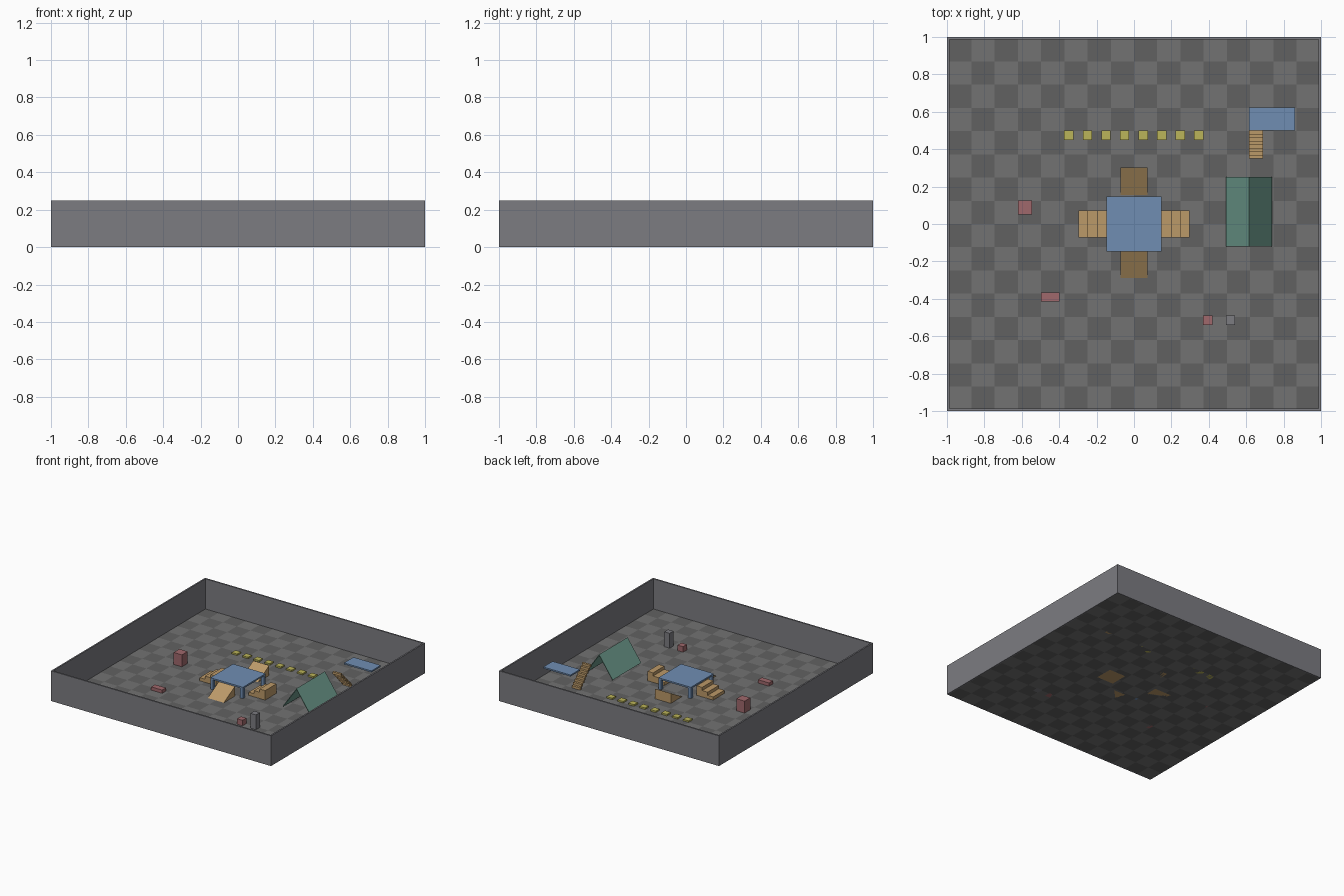
import bpy, bmesh

if "Cube" in bpy.data.objects:
    bpy.data.objects.remove(bpy.data.objects["Cube"])

def material(name, color):
    m = bpy.data.materials.new(name)
    m.diffuse_color = (*color, 1)
    m.use_nodes = True
    m.node_tree.nodes["Principled BSDF"].inputs["Base Color"].default_value = m.diffuse_color
    return m

TILE_LIGHT = material("tile_light", (0.17, 0.17, 0.17))
TILE_DARK = material("tile_dark", (0.12, 0.12, 0.12))
WALL = material("wall_grey", (0.20, 0.20, 0.22))
BLUE = material("blue", (0.16, 0.27, 0.45))
WOOD = material("wood", (0.50, 0.32, 0.14))
GREEN = material("green", (0.15, 0.32, 0.26))
RED = material("red", (0.35, 0.14, 0.15))
YELLOW = material("yellow", (0.50, 0.46, 0.10))

def finish(name, bm, *mats):
    me = bpy.data.meshes.new(name)
    bm.to_mesh(me)
    bm.free()
    for m in mats:
        me.materials.append(m)
    ob = bpy.data.objects.new(name, me)
    bpy.context.collection.objects.link(ob)
    return ob

def box(name, x, y, z, mat=None):
    """Box from (min, max) ranges."""
    bm = bmesh.new()
    bmesh.ops.create_cube(bm, size=1)
    for v in bm.verts:
        v.co = [r[0] + (c + 0.5) * (r[1] - r[0]) for c, r in zip(v.co, (x, y, z))]
    return finish(name, bm, *([mat] if mat else []))

def prism(name, profile, axis, lo, hi, mat):
    """Extrude a profile along x (profile = y,z) or along y (profile = x,z)."""
    bm = bmesh.new()
    place = (lambda a, b: (lo, a, b)) if axis == 0 else (lambda a, b: (a, lo, b))
    face = bm.faces.new([bm.verts.new(place(a, b)) for a, b in profile])
    ext = bmesh.ops.extrude_face_region(bm, geom=[face])
    for v in ext["geom"]:
        if isinstance(v, bmesh.types.BMVert):
            v.co[axis] = hi
    bmesh.ops.recalc_face_normals(bm, faces=bm.faces)
    return finish(name, bm, mat)

# checkered floor
N, T, IN = 16, 0.0124, 0.9876
bm = bmesh.new()
bmesh.ops.create_grid(bm, x_segments=N, y_segments=N, size=0.994)
for f in bm.faces:
    c = f.calc_center_median()
    i, j = int((c.x + 0.994) / 0.12425), int((c.y + 0.994) / 0.12425)
    f.material_index = (i + j) % 2
finish("floor", bm, TILE_LIGHT, TILE_DARK)

# four perimeter walls
for side, a, b in (("low", -1, -IN), ("high", IN, 1)):
    box(f"wall_x_{side}", (a, b), (-1, 1), (0, 0.248), WALL)
    box(f"wall_y_{side}", (-IN, IN), (a, b), (0, 0.248), WALL)

# central platform on four legs
P, H = 0.148, 0.094
box("platform_top", (-P, P), (-P, P), (H - 0.0125, H), BLUE)
for sx in (-1, 1):
    for sy in (-1, 1):
        cx, cy = sx * (P - 0.0125), sy * (P - 0.0125)
        box("platform_leg", (cx - 0.0125, cx + 0.0125), (cy - 0.0125, cy + 0.0125),
            (0, H - 0.0125), BLUE)

# solid stairs either side, both climbing toward +x
for name, x0 in (("left_stairs", -0.298), ("right_stairs", 0.148)):
    prof = [(x0, 0)]
    for k in range(3):
        prof += [(x0 + 0.05 * k, 0.026 * (k + 1)), (x0 + 0.05 * (k + 1), 0.026 * (k + 1))]
    prof.append((x0 + 0.15, 0))
    prism(name, prof, 1, -0.073, 0.073, WOOD)

# ramps front and back, both climbing toward +y
for name, y0, y1 in (("front_ramp", -0.288, -0.142), ("back_ramp", 0.155, 0.301)):
    prism(name, [(y0, 0), (y1, 0), (y1, 0.082)], 0, -0.073, 0.073, WOOD)

# row of stepping pads
for k in range(8):
    cx = -0.348 + k * 0.0992
    box("stepping_pad", (cx - 0.025, cx + 0.025), (0.45, 0.499), (0, 0.0125), YELLOW)

# A-frame shelter of two thin panels
for s, name in ((-1, "shelter_left_panel"), (1, "shelter_right_panel")):
    cx = 0.615
    prism(name, [(cx + s * 0.124, 0.022), (cx, 0.198), (cx, 0.19), (cx + s * 0.119, 0.018)],
          1, -0.12, 0.25, GREEN)

# raised ledge with open treads descending toward +y
box("raised_ledge", (0.614, 0.862), (0.5, 0.622), (0.16, 0.172), BLUE)
for k in range(8):
    y1, z1 = 0.499 - k * 0.0186, 0.0195 * (k + 1)
    box("ladder_tread", (0.614, 0.689), (y1 - 0.0186, y1), (z1 - 0.0195, z1), WOOD)

# loose blocks
box("tall_block", (-0.621, -0.546), (0.052, 0.126), (0, 0.098), RED)
box("low_block", (-0.498, -0.399), (-0.415, -0.366), (0, 0.027), RED)
box("small_block", (0.37, 0.42), (-0.54, -0.49), (0, 0.045), RED)
box("grey_post", (0.492, 0.541), (-0.54, -0.49), (0, 0.122), WALL)
